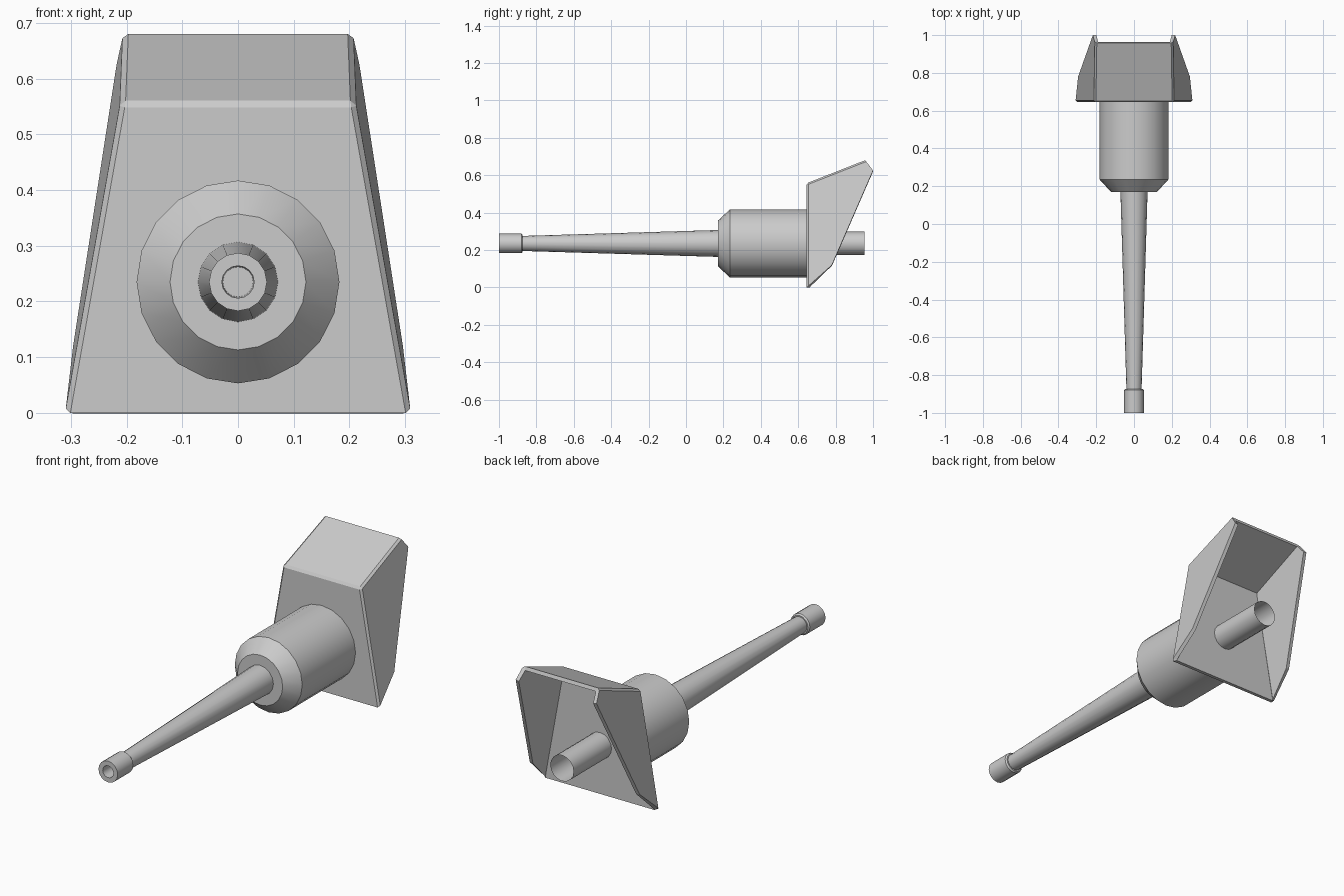
import bpy, bmesh, math
from mathutils import Vector

if "Cube" in bpy.data.objects:
    bpy.data.objects.remove(bpy.data.objects["Cube"])

AXIS_Z = 0.235

grey = bpy.data.materials.new("light grey")
grey.diffuse_color = (0.6, 0.6, 0.6, 1)
grey.use_nodes = True
grey.node_tree.nodes["Principled BSDF"].inputs["Base Color"].default_value = grey.diffuse_color


def finish(name, bm):
    mesh = bpy.data.meshes.new(name)
    bm.to_mesh(mesh)
    bm.free()
    mesh.materials.append(grey)
    ob = bpy.data.objects.new(name, mesh)
    bpy.context.collection.objects.link(ob)
    bpy.ops.object.select_all(action='DESELECT')
    ob.select_set(True)
    bpy.context.view_layer.objects.active = ob
    return ob


def lathe(name, profile, sides):
    """Revolve (radius, y) points, listed front to back, around the gun axis."""
    bm = bmesh.new()
    rings = []
    for r, y in profile:
        if r == 0:
            rings.append([bm.verts.new((0, y, AXIS_Z))] * sides)
            continue
        rings.append([bm.verts.new((r * math.sin(a), y, AXIS_Z + r * math.cos(a)))
                      for a in (2 * math.pi * i / sides for i in range(sides))])
    for a, b in zip(rings, rings[1:]):
        for i in range(sides):
            j = (i + 1) % sides
            bm.faces.new(list(dict.fromkeys((a[i], a[j], b[j], b[i]))))
    bmesh.ops.recalc_face_normals(bm, faces=bm.faces)
    # Open strips: make the outermost wall face outward
    f = max(bm.faces, key=lambda f: (f.calc_center_median() - Vector((0, f.calc_center_median().y, AXIS_Z))).length)
    c = f.calc_center_median()
    if f.normal.dot(c - Vector((0, c.y, AXIS_Z))) < 0:
        bmesh.ops.reverse_faces(bm, faces=bm.faces)
    ob = finish(name, bm)
    bpy.ops.object.shade_smooth_by_angle(angle=math.radians(32))
    return ob


# Barrel with its thicker muzzle and bore
lathe("muzzle", [(0, -0.9), (0.027, -0.9), (0.029, -1.0), (0.052, -1.0),
                 (0.052, -0.88), (0.046, -0.873), (0.038, -0.873)], 16)
lathe("barrel", [(0.04, -0.88), (0.072, 0.175)], 16)

# Sleeve behind the barrel, chamfered at the front
lathe("sleeve", [(0, 0.17), (0.122, 0.17), (0.182, 0.235), (0.182, 0.648)], 20)

# Open tube behind the shield
lathe("breech_tube", [(0.063, 0.65), (0.063, 0.955)], 16)


# Shield: front, top and two side plates, open at the back and underneath
def side_x(y, z):
    return 0.310 - 0.178 * z + 0.054 * (y - 0.645)


outline = [(0.645, 0.0), (0.645, 0.557), (0.958, 0.68), (1.0, 0.625), (0.78, 0.12)]
bm = bmesh.new()
right, left = ([bm.verts.new((s * side_x(y, z), y, z)) for y, z in outline] for s in (1, -1))
bm.faces.new(right)
bm.faces.new(left[::-1])
for i in (0, 1):
    bm.faces.new((right[i], right[i + 1], left[i + 1], left[i]))
bmesh.ops.recalc_face_normals(bm, faces=bm.faces)
front = min(bm.faces, key=lambda f: f.calc_center_median().y)
if front.normal.y > 0:
    bmesh.ops.reverse_faces(bm, faces=bm.faces)
shield = finish("shield", bm)
bevel = shield.modifiers.new("rounded corners", 'BEVEL')
bevel.width = 0.009
bevel.segments = 1
bevel.limit_method = 'ANGLE'
thick = shield.modifiers.new("plate thickness", 'SOLIDIFY')
thick.thickness = 0.018
thick.offset = -1
thick.use_even_offset = True
